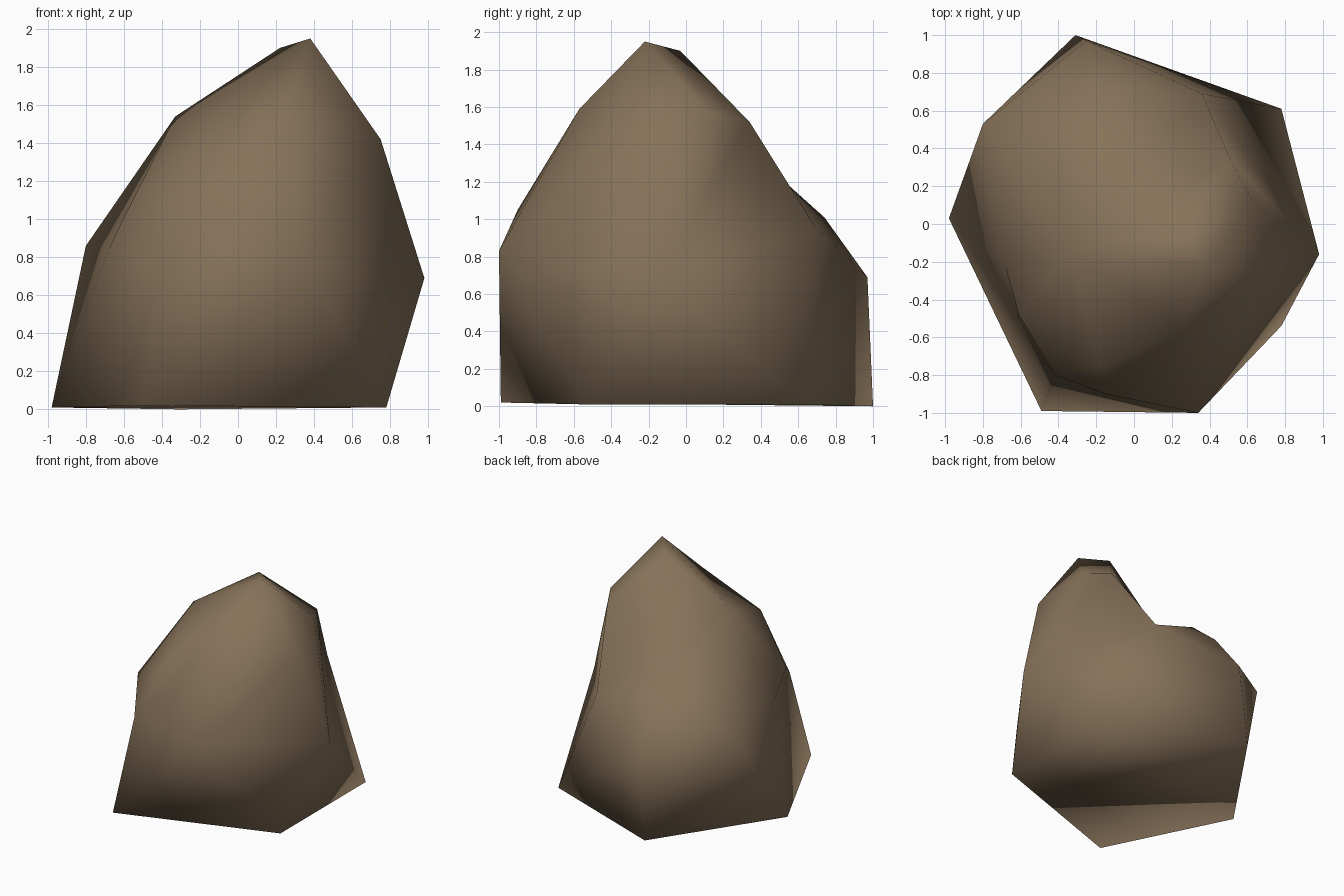
import bpy, bmesh
from mathutils import Vector

if "Cube" in bpy.data.objects:
    bpy.data.objects.remove(bpy.data.objects["Cube"])

# Corner points of the boulder, from the foot up to the peak
points = {
    "foot_left": (-.98, .03, .01), "foot_back": (-.31, 1.0, 0), "foot_right": (.78, .61, .01),
    "foot_side": (.78, -.54, .01), "foot_front": (-.49, -.99, .02),
    "right": (.98, -.16, .69), "front": (.34, -1.0, .83), "hip": (-.42, -.80, .78),
    "ledge": (-.61, -.48, .99), "dip": (-.68, -.23, .84), "left": (-.80, .53, .86),
    "back": (-.25, .97, .69), "gully": (.36, .69, .96),
    "chest": (-.15, -.90, 1.05), "chest_top": (-.18, -.75, 1.27),
    "hump": (-.20, .74, 1.01), "hump_top": (-.13, .55, 1.18),
    "saddle": (-.33, -.13, 1.54), "brow": (.25, -.57, 1.59), "cheek": (.75, -.26, 1.42),
    "crest": (.63, .12, 1.57), "crest_back": (.51, .34, 1.52),
    "peak_back": (.22, -.03, 1.90), "peak": (.38, -.22, 1.95),
}
# Ridges and gullies that must run along an edge
creases = [("saddle", "gully"), ("saddle", "peak_back"), ("saddle", "crest_back"),
           ("saddle", "hump_top"), ("saddle", "ledge"), ("gully", "crest_back"),
           ("crest", "crest_back"), ("crest", "right"), ("ledge", "hip"),
           ("ledge", "dip"), ("dip", "hip"), ("hip", "foot_front"), ("dip", "foot_front")]

# Skin the points: hull them on a rounded copy so the notches survive
centre = Vector((0, 0, .75))
bm = bmesh.new()
vert = {}
for name, p in points.items():
    d = Vector(p) - centre
    vert[name] = bm.verts.new(d.normalized() * d.length ** .2)
bmesh.ops.convex_hull(bm, input=list(bm.verts))
for name, p in points.items():
    vert[name].co = p


def crosses(a, b, c, d):
    """True when edges ab and cd cross, seen from the centre."""
    if len({a, b, c, d}) < 4:
        return False
    p, q, r, s = (v.co - centre for v in (a, b, c, d))
    n, m = p.cross(q), r.cross(s)
    return n.dot(r) * n.dot(s) < 0 and m.dot(p) * m.dot(q) < 0 and (p + q).dot(r + s) > 0


def connect(a, b):
    """Turn edges until a and b share one."""
    for _ in range(12):
        for e in list(bm.edges):
            if not e.is_valid or len(e.link_faces) != 2 or not crosses(a, b, *e.verts):
                continue
            c, d = [v for f in e.link_faces for v in f.verts if v not in e.verts]
            if crosses(c, d, *e.verts):
                bmesh.utils.edge_rotate(e, True)


for one, two in creases:
    connect(vert[one], vert[two])
for v in list(bm.verts):
    if not v.link_faces:
        bm.verts.remove(v)
bmesh.ops.recalc_face_normals(bm, faces=list(bm.faces))

# Smooth shaded throughout
for f in bm.faces:
    f.smooth = True
mesh = bpy.data.meshes.new("boulder")
bm.to_mesh(mesh)
bm.free()
boulder = bpy.data.objects.new("boulder", mesh)
bpy.context.collection.objects.link(boulder)

# Brown stone
stone = bpy.data.materials.new("brown stone")
stone.diffuse_color = (.24, .168, .1, 1)
stone.use_nodes = True
stone.node_tree.nodes["Principled BSDF"].inputs["Base Color"].default_value = stone.diffuse_color
mesh.materials.append(stone)
